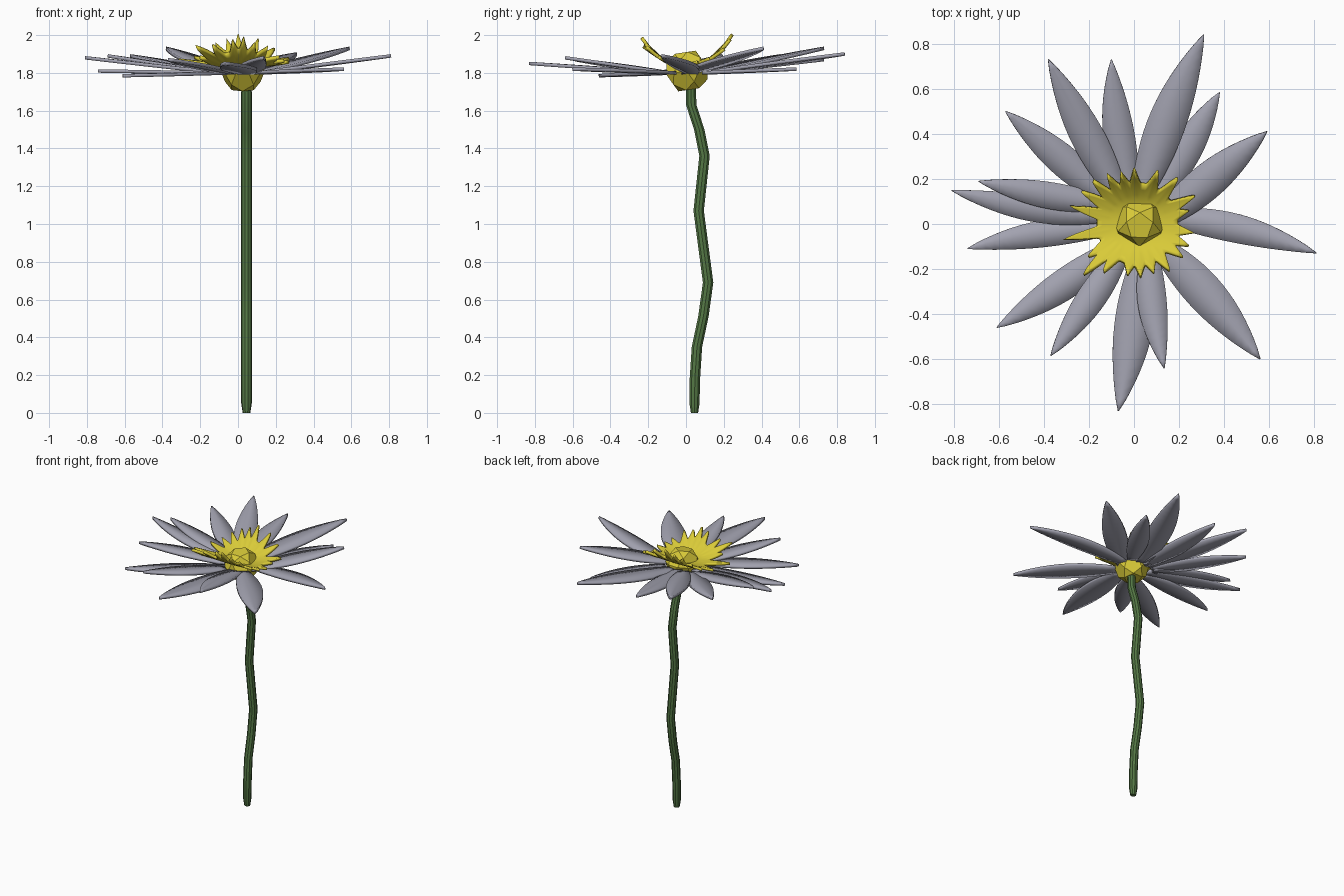
import bpy, bmesh
from math import sin, cos, pi, radians, degrees, atan2, hypot
from mathutils import Vector, Matrix

if "Cube" in bpy.data.objects:
    bpy.data.objects.remove(bpy.data.objects["Cube"])


def material(name, rgb):
    m = bpy.data.materials.new(name)
    m.diffuse_color = (*rgb, 1)
    m.use_nodes = True
    m.node_tree.nodes["Principled BSDF"].inputs["Base Color"].default_value = m.diffuse_color
    return m


GREEN = material("stem_green", (0.09, 0.19, 0.06))
YELLOW = material("pollen_yellow", (0.70, 0.60, 0.04))
LILAC = material("petal_grey", (0.36, 0.36, 0.43))


def add_object(name, bm, mat):
    bmesh.ops.recalc_face_normals(bm, faces=bm.faces)
    me = bpy.data.meshes.new(name)
    bm.to_mesh(me)
    bm.free()
    ob = bpy.data.objects.new(name, me)
    bpy.context.collection.objects.link(ob)
    me.materials.append(mat)
    return ob


def thicken(ob, t):
    mod = ob.modifiers.new("thickness", 'SOLIDIFY')
    mod.thickness = t
    mod.offset = 0


def smooth(ob, angle=40):
    bpy.ops.object.select_all(action='DESELECT')
    ob.select_set(True)
    bpy.context.view_layer.objects.active = ob
    bpy.ops.object.shade_smooth_by_angle(angle=radians(angle))


def skin(bm, rings, closed=True):
    for a, b in zip(rings, rings[1:]):
        n = len(a)
        for i in range(n if closed else n - 1):
            j = (i + 1) % n
            bm.faces.new((a[i], a[j], b[j], b[i]))


# Stem: gently kinked tube (y, z, radius)
path = [(0.045, 0, 0.02), (0.045, 0.05, 0.028), (0.047, 0.18, 0.029), (0.058, 0.35, 0.029),
        (0.092, 0.51, 0.029), (0.117, 0.69, 0.029), (0.067, 1.07, 0.029),
        (0.098, 1.36, 0.029), (0.07, 1.50, 0.029), (0.028, 1.63, 0.029), (0.025, 1.75, 0.027)]
bm = bmesh.new()
rings = [[bm.verts.new((0.045 + r * cos(2 * pi * i / 10), y + r * sin(2 * pi * i / 10), z))
          for i in range(10)] for y, z, r in path]
skin(bm, rings)
bm.faces.new(rings[0])
bm.faces.new(rings[-1])
smooth(add_object("stem", bm, GREEN), 30)

# Seed head: faceted ball, hull of an icosahedron's edge midpoints
src = bmesh.new()
bmesh.ops.create_icosphere(src, subdivisions=1, radius=1)
mids = [((e.verts[0].co + e.verts[1].co) / 2).normalized() for e in src.edges]
src.free()
bm = bmesh.new()
turn = Matrix.Rotation(0.15, 3, 'X') @ Matrix.Rotation(0.3, 3, 'Z')
for p in mids:
    bm.verts.new(Vector((0.025, 0.005, 1.81)) + (turn @ p) * 0.117)
bmesh.ops.convex_hull(bm, input=bm.verts)
bmesh.ops.dissolve_limit(bm, angle_limit=radians(2), verts=bm.verts, edges=bm.edges)
add_object("seed_head", bm, YELLOW)

# Stamen cup: saddle-shaped sheet with an irregular spiky rim (spike tips x, y)
tips = [(0, .25), (.11, .24), (.2, .21), (.28, .13), (.25, .06), (.27, -.04), (.25, -.1),
        (.22, -.15), (.16, -.21), (.09, -.22), (.03, -.24), (-.03, -.23), (-.14, -.22),
        (-.23, -.23), (-.21, -.15), (-.32, -.07), (-.29, .08), (-.24, .15), (-.19, .2),
        (-.12, .22), (-.06, .23)]
CX = 0.015
spikes = [(degrees(atan2(y, x - CX)), hypot(x - CX, y)) for x, y in tips]


def rim(a):
    r = 0.18
    for sa, sr in spikes:
        d = abs((a - sa + 180) % 360 - 180) / 9
        if d < 1:
            r = max(r, 0.18 + (sr - 0.18) * (1 - d) ** 1.4)
    return r


def cup_z(x, y):
    return 1.835 + 0.16 * (abs(y) / 0.24) ** 2.3 * max(0.3, 1 - 7 * x * x) + 0.3 * x * x


bm = bmesh.new()
rings = []
for k in range(1, 9):
    ring = []
    for i in range(240):
        a = i * 1.5
        r = rim(a) * k / 8 if k > 6 else 0.18 * k / 8
        x, y = CX + r * cos(radians(a)), r * sin(radians(a))
        ring.append(bm.verts.new((x, y, cup_z(x, y))))
    rings.append(ring)
skin(bm, rings)
bm.faces.new(rings[0])
cup = add_object("stamen_cup", bm, YELLOW)
thicken(cup, 0.018)
smooth(cup, 45)

# Petals: base xy, tip xyz, half widths left and right of the base-tip line
petals = [
    (.10, .02, .81, -.13, 1.89, .10, .03), (.10, .00, .59, .41, 1.93, .08, .08),
    (.10, .10, .38, .585, 1.82, .07, .07), (.03, .10, .31, .84, 1.90, .10, .07),
    (.00, .10, -.10, .73, 1.87, .09, .05), (-.05, .10, -.38, .73, 1.93, .08, .07),
    (-.09, .09, -.57, .50, 1.89, .07, .07), (-.10, .09, -.69, .19, 1.89, .07, .05),
    (-.09, .05, -.81, .15, 1.88, .09, .03), (-.09, -.03, -.74, -.11, 1.81, .035, .085),
    (-.05, -.08, -.61, -.46, 1.785, .08, .06), (-.04, -.10, -.37, -.585, 1.87, .07, .06),
    (.04, -.10, -.07, -.83, 1.85, .10, .075), (.08, -.09, .135, -.64, 1.88, .04, .09),
    (.09, -.08, .56, -.60, 1.82, .10, .07)]
for n, (bx, by, tx, ty, tz, wl, wr) in enumerate(petals):
    bm = bmesh.new()
    base, tip = Vector((bx, by, 1.80)), Vector((tx, ty, tz))
    side = Vector((by - ty, tx - bx, 0)).normalized()
    rows = []
    for k in range(17):
        t = k / 16
        w = sin(pi * (0.12 + 0.875 * t)) ** 0.85
        c = base.lerp(tip, t)
        rows.append([bm.verts.new(c + side * w * wl),
                     bm.verts.new(c + side * w * (wl - wr) / 2),
                     bm.verts.new(c - side * w * wr)])
    skin(bm, rows, closed=False)
    petal = add_object(f"petal_{n + 1:02d}", bm, LILAC)
    thicken(petal, 0.018)
    smooth(petal, 30)
